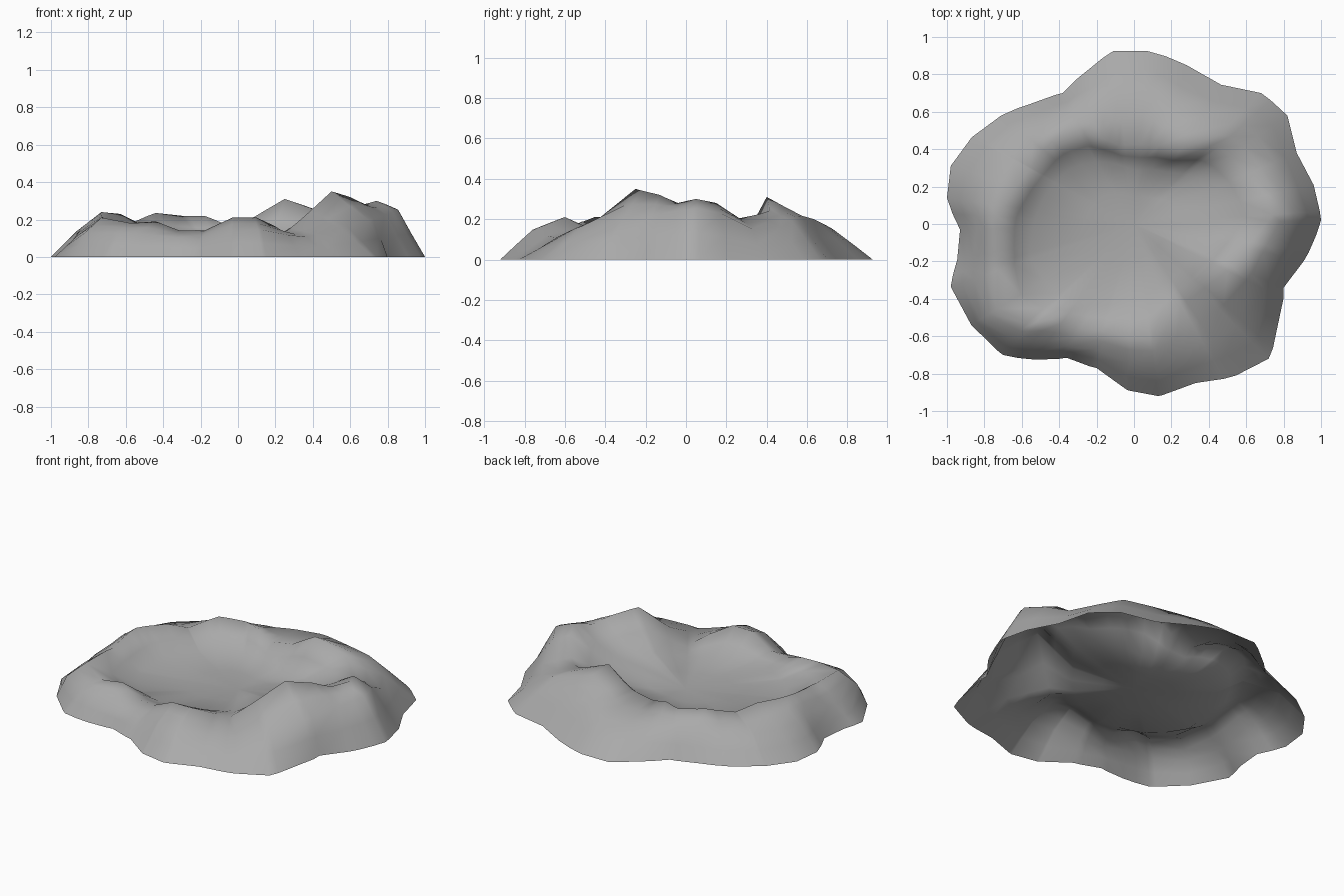
import bpy, bmesh, math

cube = bpy.data.objects.get("Cube")
if cube:
    bpy.data.objects.remove(cube, do_unlink=True)

# Ragged foot of the mound on the ground (x, y), counter-clockwise
FOOT = [(1, .02), (.96, .21), (.87, .38), (.82, .58), (.68, .7), (.46, .745), (.28, .85),
        (.07, .925), (-.11, .925), (-.25, .82), (-.38, .7), (-.56, .64), (-.71, .58),
        (-.87, .46), (-.98, .31), (-1, .14), (-.93, -.03), (-.945, -.19), (-.98, -.335),
        (-.87, -.54), (-.7, -.7), (-.53, -.725), (-.36, -.715), (-.2, -.77), (-.03, -.89),
        (.13, -.92), (.33, -.85), (.545, -.81), (.72, -.72), (.8, -.34), (.935, -.15)]

# Shoulder of the outer slope (x, y, z)
SHOULDER = [(.86, .05, .26), (.8, .15, .25), (.74, .36, .13), (.64, .5, .17), (.52, .54, .22),
            (.38, .57, .22), (.24, .6, .22), (.05, .73, .15), (-.2, .64, .16),
            (-.52, .53, .15), (-.72, .42, .14), (-.86, .15, .14), (-.84, -.02, .15),
            (-.86, -.25, .11), (-.82, -.51, .13), (-.64, -.62, .13), (-.45, -.63, .12),
            (-.2, -.67, .09), (0, -.75, .15), (.12, -.76, .15), (.34, -.64, .1),
            (.52, -.58, .15), (.67, -.4, .19), (.79, -.13, .23)]

# Crest of the crater rim (x, y, z): peaks and saddles
CREST = [(.74, .05, .3), (.69, .15, .28), (.6, .27, .2), (.45, .41, .24), (.25, .4, .31),
         (.08, .42, .21), (-.08, .42, .18), (-.18, .46, .22), (-.3, .5, .22),
         (-.44, .44, .235), (-.55, .3, .19), (-.63, .2, .23), (-.73, .04, .24),
         (-.72, -.2, .21), (-.73, -.46, .21), (-.57, -.53, .18), (-.44, -.51, .19),
         (-.31, -.55, .14), (-.18, -.57, .14), (-.03, -.6, .21), (.1, -.6, .21),
         (.25, -.43, .13), (.38, -.34, .24), (.5, -.25, .35), (.6, -.13, .32), (.67, -.04, .28)]

# Edge of the crater floor (x, y, z)
BASIN = [(.45, .05, .15), (.4, .22, .12), (.2, .27, .09), (0, .28, .09), (-.35, .29, .1),
         (-.52, .05, .1), (-.55, -.2, .09), (-.42, -.36, .09), (0, -.4, .1),
         (.17, -.31, .1), (.32, -.15, .15)]
FLOOR = .07


def polar(points):
    """Turn points into sorted (angle, radius, height)."""
    return sorted((math.atan2(p[1], p[0]) % math.tau, math.hypot(p[0], p[1]),
                   p[2] if len(p) > 2 else 0) for p in points)


def sample(ring, angle):
    """Radius and height of a closed ring at an angle."""
    first, last = ring[0], ring[-1]
    closed = [(last[0] - math.tau, *last[1:])] + ring + [(first[0] + math.tau, *first[1:])]
    for a, b in zip(closed, closed[1:]):
        if a[0] <= angle <= b[0]:
            t = (angle - a[0]) / max(b[0] - a[0], 1e-6)
            return a[1] + (b[1] - a[1]) * t, a[2] + (b[2] - a[2]) * t


rings = [polar(points) for points in (FOOT, SHOULDER, CREST, BASIN)]
foot, crest = rings[0], rings[2]

# Spokes through every foot and crest point, skipping near duplicates
angles = []
for angle in sorted(p[0] for p in foot + crest):
    if not angles or angle - angles[-1] > .012:
        angles.append(angle)

bm = bmesh.new()
spokes = []
for angle in angles:
    stops = [sample(ring, angle) for ring in rings] + [(0, FLOOR)]
    profile = []
    for (r, z), (next_r, next_z) in zip(stops, stops[1:]):
        profile += [(r, z), ((r + next_r) / 2, (z + next_z) / 2)]
    spokes.append([bm.verts.new((r * math.cos(angle), r * math.sin(angle), z))
                   for r, z in profile])

# Skin between neighbouring spokes, closed at the crater floor, open underneath
centre = bm.verts.new((0, 0, FLOOR))
for a, b in zip(spokes, spokes[1:] + spokes[:1]):
    for i in range(len(a) - 1):
        bm.faces.new((a[i], b[i], b[i + 1], a[i + 1]))
    bm.faces.new((a[-1], b[-1], centre))

# Soften the slopes while the foot and the crest keep their shape
slopes = [v for s in spokes for i, v in enumerate(s) if i not in (0, 4)]
bmesh.ops.smooth_vert(bm, verts=slopes, factor=.2,
                      use_axis_x=False, use_axis_y=False, use_axis_z=True)

for face in bm.faces:
    face.smooth = True
mesh = bpy.data.meshes.new("crater_mound")
bm.to_mesh(mesh)
bm.free()

# Plain grey rock
rock = bpy.data.materials.new("grey_rock")
rock.use_nodes = True
colour = (.4, .4, .4, 1)
rock.diffuse_color = colour
rock.node_tree.nodes["Principled BSDF"].inputs["Base Color"].default_value = colour
mesh.materials.append(rock)

crater = bpy.data.objects.new("crater_mound", mesh)
bpy.context.collection.objects.link(crater)
